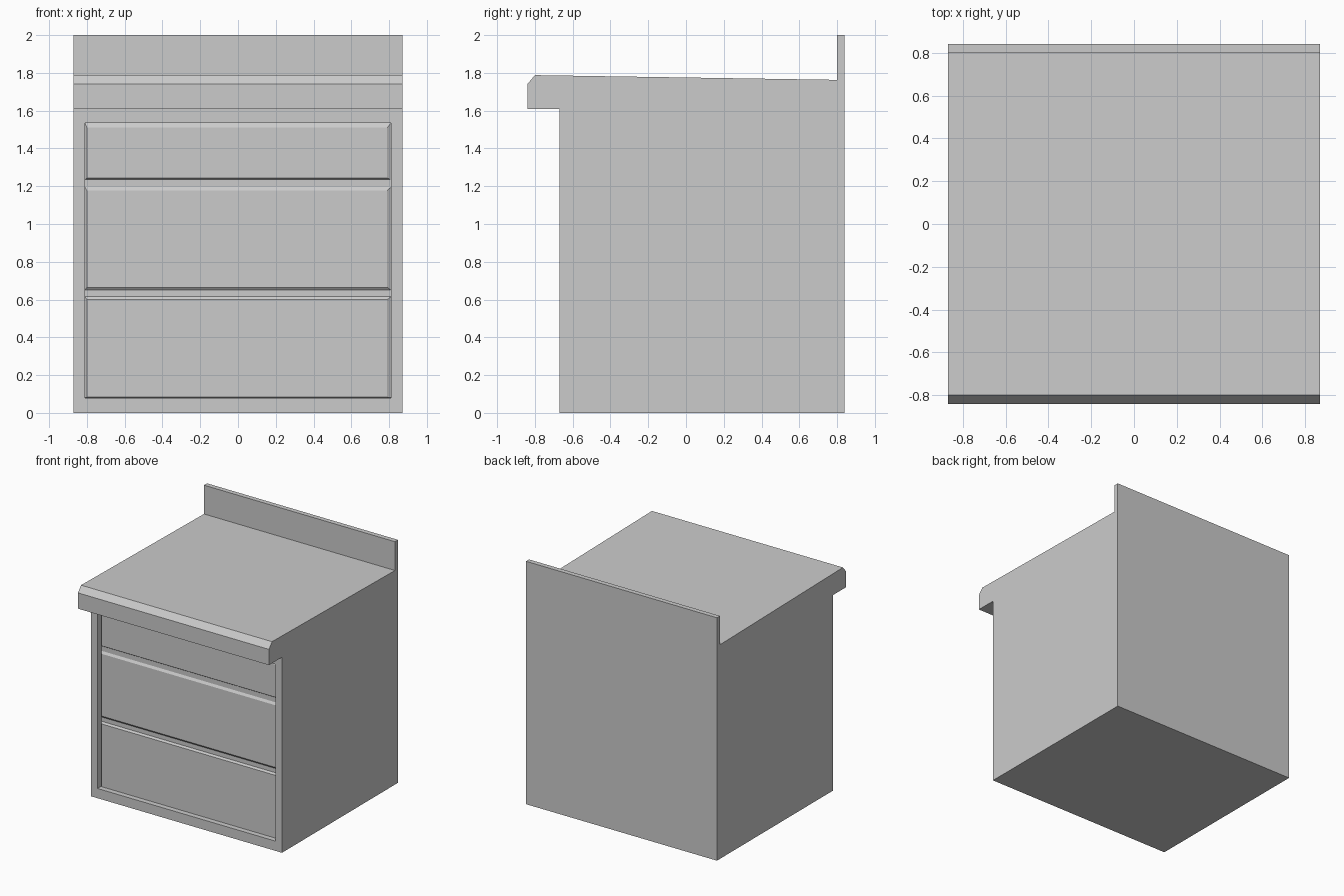
import bpy, bmesh

if "Cube" in bpy.data.objects:
    bpy.data.objects.remove(bpy.data.objects["Cube"])

HALF_W = 0.87
FRONT_Y = -0.67
RECESS = 0.05
OPEN_X, OPEN_Z0, OPEN_Z1 = 0.81, 0.08, 1.535


def make_object(name, bm):
    bmesh.ops.recalc_face_normals(bm, faces=bm.faces)
    mesh = bpy.data.meshes.new(name)
    bm.to_mesh(mesh)
    bm.free()
    obj = bpy.data.objects.new(name, mesh)
    bpy.context.collection.objects.link(obj)
    return obj


# Cabinet body: side profile (y, z) with sloped worktop, front lip and backsplash
profile = [(FRONT_Y, 0), (0.84, 0), (0.84, 2.0), (0.80, 2.0), (0.80, 1.763),
           (-0.80, 1.788), (-0.84, 1.74), (-0.84, 1.61), (FRONT_Y, 1.61)]
bm = bmesh.new()
side = bm.faces.new([bm.verts.new((-HALF_W, y, z)) for y, z in profile])
ext = bmesh.ops.extrude_face_region(bm, geom=[side])
new_verts = [g for g in ext["geom"] if isinstance(g, bmesh.types.BMVert)]
bmesh.ops.translate(bm, vec=(2 * HALF_W, 0, 0), verts=new_verts)
bmesh.ops.recalc_face_normals(bm, faces=bm.faces)

# Recessed drawer opening in the front face
front = next(f for f in bm.faces
             if all(abs(v.co.y - FRONT_Y) < 1e-4 for v in f.verts))
bmesh.ops.inset_individual(bm, faces=[front], thickness=0.06)
for v in front.verts:
    v.co.x = OPEN_X if v.co.x > 0 else -OPEN_X
    v.co.z = OPEN_Z1 if v.co.z > 0.8 else OPEN_Z0
back = bmesh.ops.extrude_discrete_faces(bm, faces=[front])["faces"][0]
bmesh.ops.translate(bm, vec=(0, RECESS, 0), verts=back.verts)
make_object("cabinet_body", bm)


# Drawer fronts: shallow raised panels with bevelled borders
def drawer(name, z0, z1, face_z0, face_z1):
    bm = bmesh.new()
    rings = []
    for x0, x1, y, a, b in (
            (-OPEN_X, OPEN_X, FRONT_Y + RECESS, z0, z1),
            (-0.80, 0.79, FRONT_Y + RECESS - 0.012, face_z0, face_z1)):
        rings.append([bm.verts.new(p) for p in
                      ((x0, y, a), (x1, y, a), (x1, y, b), (x0, y, b))])
    bm.faces.new(rings[0])
    bm.faces.new(rings[1])
    for i in range(4):
        j = (i + 1) % 4
        bm.faces.new((rings[0][i], rings[0][j], rings[1][j], rings[1][i]))
    make_object(name, bm)


drawer("bottom_drawer", 0.08, 0.615, 0.083, 0.60)
drawer("middle_drawer", 0.65, 1.195, 0.665, 1.177)
drawer("top_drawer", 1.235, 1.535, 1.243, 1.51)
